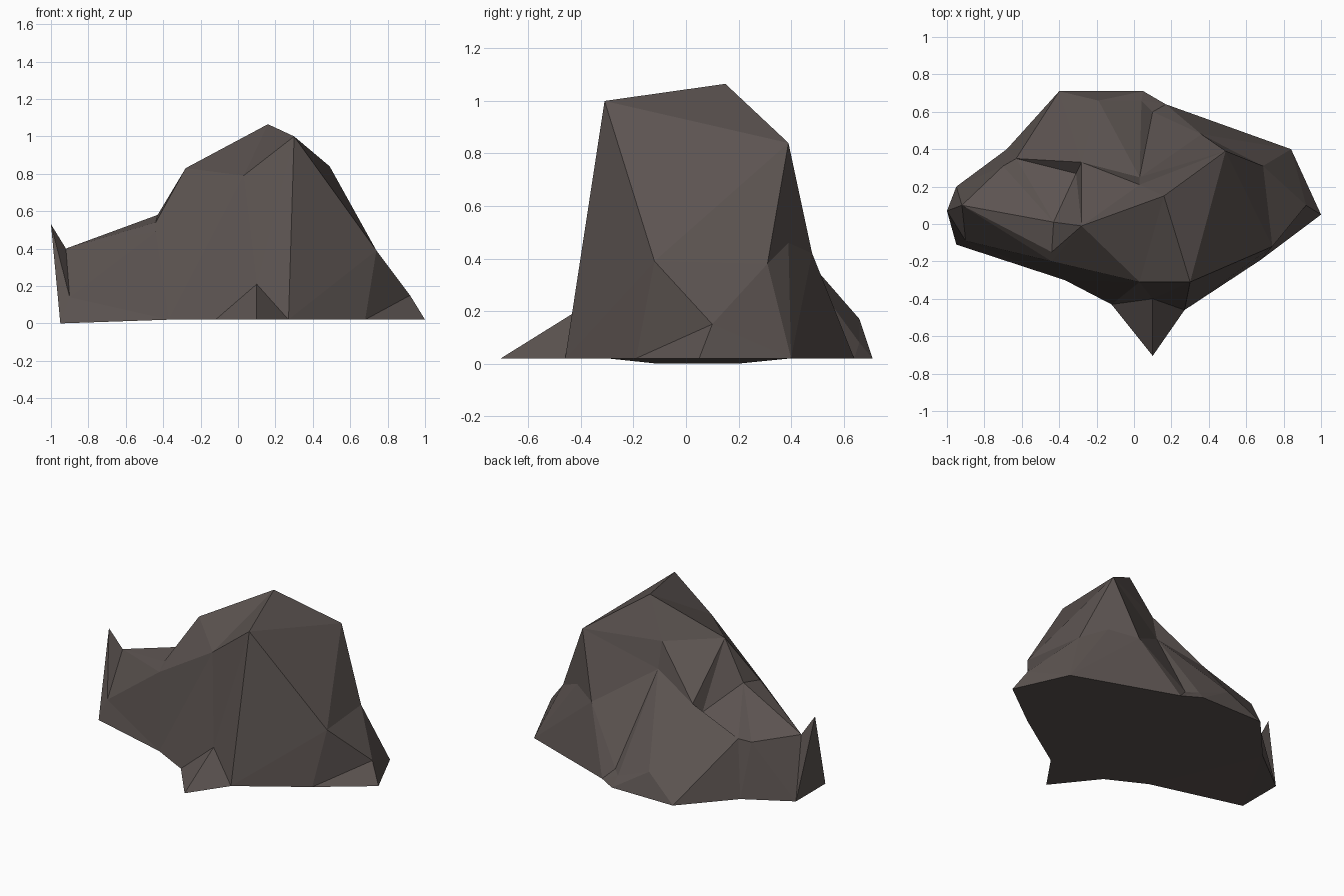
import bpy, bmesh
from mathutils import Vector
from mathutils.geometry import delaunay_2d_cdt

if "Cube" in bpy.data.objects:
    bpy.data.objects.remove(bpy.data.objects["Cube"])

# Footprint of the boulder, counter-clockwise
footprint = [(-.95, -.11), (-.37, -.30), (-.12, -.43), (.10, -.705), (.27, -.46),
             (.68, -.19), (1, .05), (.84, .40), (.17, .64), (.05, .71),
             (-.40, .71), (-.68, .40), (-.95, .20)]

# Named corners above the ground
corners = {
    # crown
    "peak": (.16, .15, 1.065), "brow": (.30, -.31, 1.0), "back_brow": (.49, .39, .84),
    "front_rim": (.03, -.31, .79), "left_rim": (-.28, -.01, .83), "back_rim": (.03, .21, .81),
    # shoulders
    "right": (.74, -.12, .39), "right_toe": (.92, .10, .15), "right_back": (.69, .31, .38),
    "nook": (.53, .39, .46), "back": (.36, .48, .42), "back_step": (.03, .25, .64),
    "back_toe": (-.19, .66, .17), "back_chip": (.04, .66, .08), "back_nick": (.10, .60, .09),
    "spur": (.10, -.40, .21),
    # left ledge and its horn
    "ridge": (-.28, .33, .52), "notch": (-.31, .27, .45), "step": (-.43, .01, .58),
    "step_front": (-.44, -.15, .54), "lip": (-.44, -.20, .49),
    "ledge_back": (-.63, .35, .39), "ledge_corner": (-.70, .31, .37),
    "horn_foot": (-.92, .10, .40), "horn": (-1, .07, .53), "horn_front": (-.90, -.09, .14),
}

# Crease lines; numbers are footprint corners
creases = [
    "brow peak left_rim back_rim back_brow peak",
    "back_brow brow front_rim left_rim step step_front lip front_rim",
    "brow right back_brow right_back right right_toe right_back",
    "back_brow nook right_back", "nook back back_brow back_step back",
    "back_rim back_step ridge left_rim notch ridge ledge_back notch step",
    "left_rim step_front", "horn_foot step_front", "lip horn_foot horn horn_front horn_foot",
    "horn_foot step", "horn_foot ledge_corner ledge_back",
    "back_step back_toe back_chip back_nick back_step", "back_step back_chip",
    "brow 4 spur 3", "2 spur brow", "front_rim 2", "lip 1", "lip horn_front 0",
    "right 4", "right 5 right_toe 6", "right_toe 7 right_back", "7 back 8 back_nick",
    "10 back_toe", "ridge 10 ledge_back 11 ledge_corner 12 horn_foot", "horn 12", "horn 0",
]

n = len(footprint)
names = [str(i) for i in range(n)] + list(corners)
points = [Vector((x, y, 0 if x < -.9 else .02)) for x, y in footprint]
points += [Vector(c) for c in corners.values()]

# Spread the footprint while triangulating so steep walls get room
plan = [p.xy * (1.12 if i < n else 1) for i, p in enumerate(points)]
edges = [(i, (i + 1) % n) for i in range(n)]
for line in creases:
    ids = [names.index(w) for w in line.split()]
    edges += list(zip(ids, ids[1:]))
flat, _, tris, source, _, _ = delaunay_2d_cdt(plan, edges, [list(range(n))], 1, 1e-5)

# Lift the plan into the boulder and close the underside
bm = bmesh.new()
verts = []
for co, src in zip(flat, source):
    verts.append(bm.verts.new(points[src[0]] if src else (co.x, co.y, .2)))
by_source = {s: v for v, src in zip(verts, source) for s in src}
for t in tris:
    bm.faces.new([verts[i] for i in t])
bm.faces.new([by_source[i] for i in reversed(range(n))])
bmesh.ops.triangulate(bm, faces=[f for f in bm.faces if len(f.verts) > 3])
bmesh.ops.recalc_face_normals(bm, faces=bm.faces[:])

mesh = bpy.data.meshes.new("boulder")
bm.to_mesh(mesh)
bm.free()
stone = bpy.data.materials.new("brown_grey_stone")
stone.diffuse_color = (.107, .088, .082, 1)
stone.use_nodes = True
stone.node_tree.nodes["Principled BSDF"].inputs["Base Color"].default_value = stone.diffuse_color
mesh.materials.append(stone)
bpy.context.collection.objects.link(bpy.data.objects.new("boulder", mesh))
